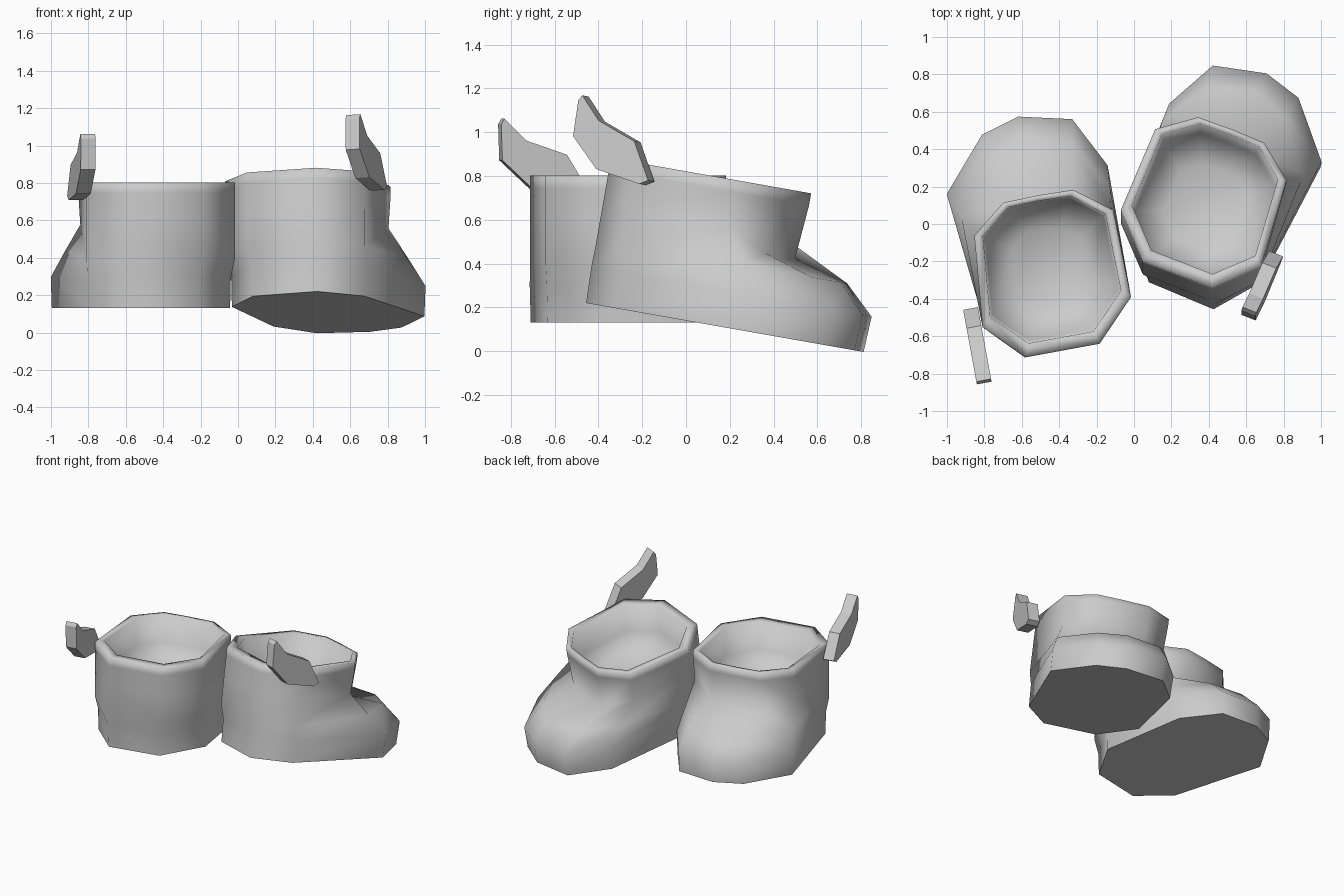
import bpy, bmesh, math
from mathutils import Matrix

if "Cube" in bpy.data.objects:
    bpy.data.objects.remove(bpy.data.objects["Cube"])

# Cross-section outlines of one boot (+x outer side, +y toe), 9 points each
SOLE = [(.475, .49), (.235, .765), (.03, .825), (-.25, .76), (-.39, .485),
        (-.375, -.16), (-.15, -.425), (.225, -.435), (.405, -.21)]
RIM = [(.375, .25), (.19, .395), (0, .40), (-.19, .395), (-.38, .25),
       (-.39, -.225), (-.18, -.44), (.22, -.44), (.42, -.24)]
TOE = [(.425, .37), (.215, .63), (.02, .70), (-.23, .63), (-.385, .37)] + RIM[5:]
ANKLE = [(.365, .245), (.185, .375), (0, .39), (-.185, .375), (-.37, .245)] + RIM[5:]
TOE_Z = [.44, .43, .43, .43, .43, .40, .40, .40, .40]
ANKLE_Z = [.58, .50, .48, .50, .58, .60, .60, .60, .60]
WING = [(-.52, 1.065), (-.42, .965), (-.23, .90), (-.13, .735),
        (-.17, .712), (-.39, .745), (-.53, .875), (-.535, 1.04)]


def ring(outline, z, s=1.0, dy=0.0):
    zs = z if isinstance(z, list) else [z] * len(outline)
    return [(x * s, y * s + dy, h) for (x, y), h in zip(outline, zs)]


def loft(name, rings, matrix, smooth):
    bm = bmesh.new()
    loops = [[bm.verts.new(p) for p in r] for r in rings]
    n = len(rings[0])
    for a, b in zip(loops, loops[1:]):
        for i in range(n):
            j = (i + 1) % n
            bm.faces.new((a[i], a[j], b[j], b[i]))
    bottom = bm.faces.new(loops[0][::-1])
    bm.faces.new(loops[-1])
    bmesh.ops.transform(bm, matrix=matrix, verts=bm.verts)
    bmesh.ops.recalc_face_normals(bm, faces=bm.faces)
    # Soft shading everywhere except around the sole
    for f in bm.faces:
        f.smooth = smooth
    for e in bottom.edges:
        e.smooth = False
    mesh = bpy.data.meshes.new(name)
    bm.to_mesh(mesh)
    bm.free()
    ob = bpy.data.objects.new(name, mesh)
    bpy.context.collection.objects.link(ob)


def boot(side, matrix):
    # Boot shell: sole, toe cap, ankle, shaft, rim, hollow inside
    shell = [ring(SOLE, .135), ring(SOLE, .30, 1.01), ring(TOE, TOE_Z),
             ring(ANKLE, ANKLE_Z), ring(RIM, .75), ring(RIM, .806),
             ring(RIM, .806, .88, .018), ring(RIM, .60, .85, .018),
             ring(RIM, .50, .5, .018)]
    loft(side + "_boot", shell, matrix, True)
    # Flat ankle wing
    wing = [[(u, v, z) for v, z in WING] for u in (.425, .505)]
    loft(side + "_wing", wing, matrix, False)


# Left boot stands level, right boot is turned and tipped onto its toe
boot("left", Matrix.Translation((-.44, -.24, -.003))
     @ Matrix.Rotation(math.radians(10.4), 4, 'Z') @ Matrix.Scale(-1, 4, (1, 0, 0)))
boot("right", Matrix.Rotation(math.radians(-10), 4, 'X')
     @ Matrix.Translation((.375, 0, .003)) @ Matrix.Rotation(math.radians(-21.5), 4, 'Z'))
